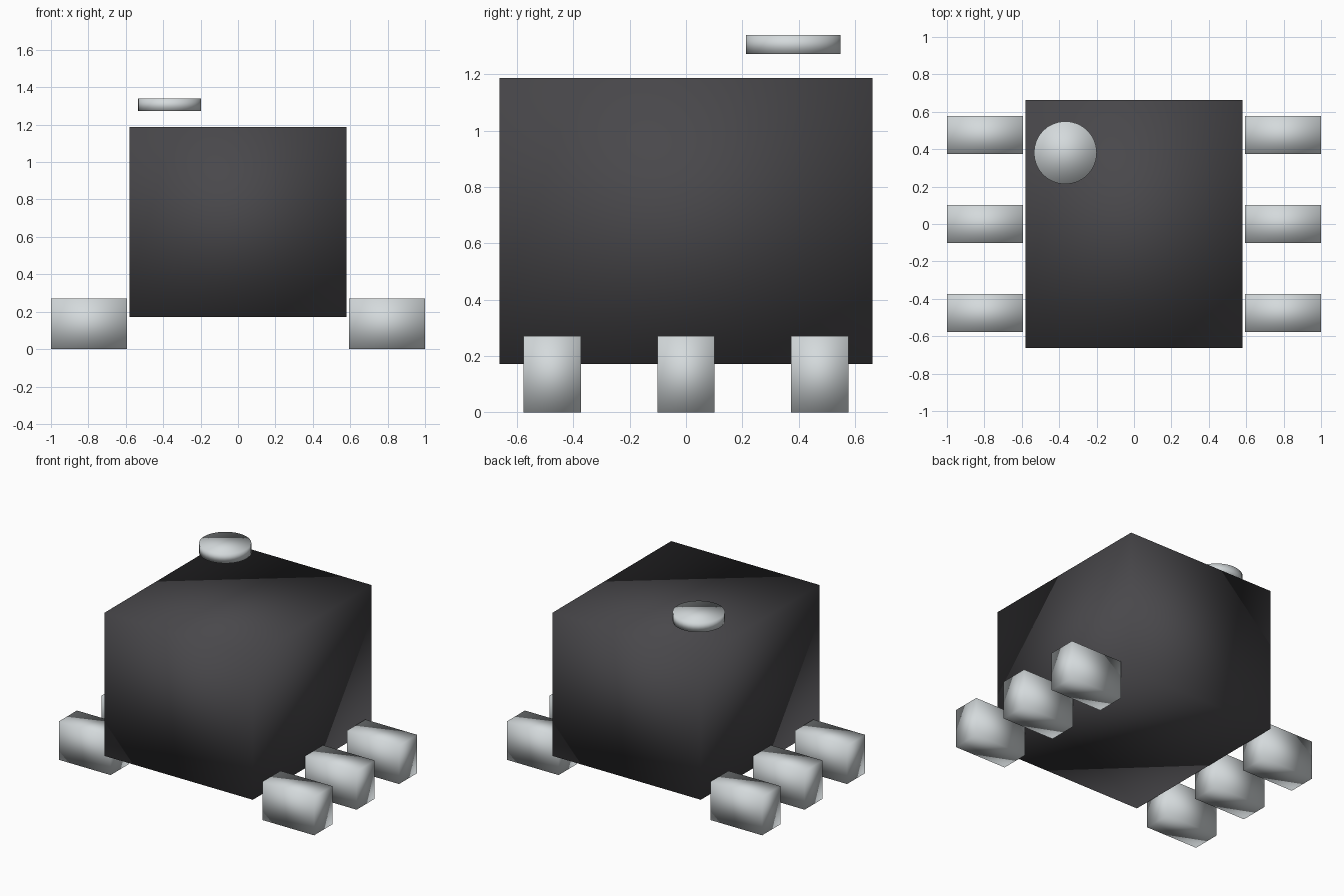
import bpy

# Remove the default cube
default = bpy.data.objects.get("Cube")
if default:
    bpy.data.objects.remove(default, do_unlink=True)


def make_material(name, color):
    mat = bpy.data.materials.new(name)
    mat.use_nodes = True
    mat.diffuse_color = color
    mat.node_tree.nodes["Principled BSDF"].inputs["Base Color"].default_value = color
    return mat


def finish(name, mat):
    """Name the active object, smooth it all round and colour it."""
    obj = bpy.context.object
    obj.name = obj.data.name = name
    bpy.ops.object.transform_apply(location=False, rotation=False, scale=True)
    bpy.ops.object.shade_smooth()
    obj.data.materials.append(mat)
    return obj


def box(name, center, size, mat):
    bpy.ops.mesh.primitive_cube_add(size=1, location=center)
    bpy.context.object.scale = size
    return finish(name, mat)


charcoal = make_material("charcoal", (0.066, 0.064, 0.070, 1))
pale_grey = make_material("pale_grey", (0.66, 0.70, 0.715, 1))

# Main body
box("body", (0, 0, 0.68), (1.16, 1.325, 1.015), charcoal)

# Three block feet along each side
for side, x in (("left", 0.797), ("right", -0.797)):
    for place, y in (("front", -0.475), ("middle", 0), ("back", 0.475)):
        box(f"{side}_{place}_foot", (x, y, 0.136), (0.406, 0.203, 0.271), pale_grey)

# Floating disc above the back right corner
bpy.ops.mesh.primitive_cylinder_add(vertices=32, radius=0.168, depth=0.067,
                                    location=(-0.367, 0.381, 1.306))
finish("top_disc", pale_grey)
